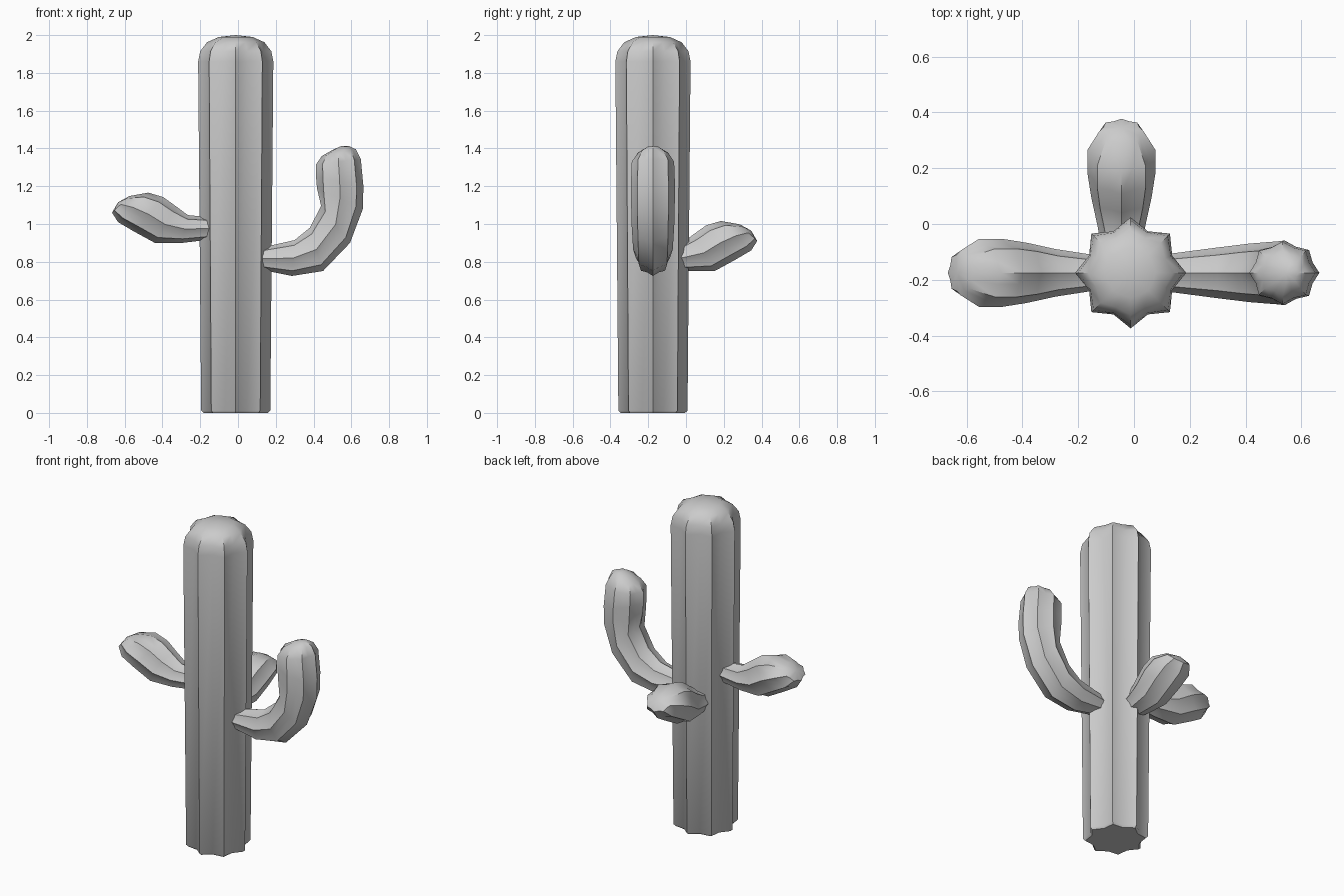
import bpy, bmesh, math
from mathutils import Vector

if "Cube" in bpy.data.objects:
    bpy.data.objects.remove(bpy.data.objects["Cube"])

RIBS = 8


def star_ring(bm, centre, a, b, valley):
    """Ribbed ring: ridges and valleys alternate round half-axes a and b."""
    ring = []
    for i in range(RIBS * 2):
        t = math.pi * i / RIBS
        k = valley if i % 2 else 1.0
        ring.append(bm.verts.new(centre + (a * math.cos(t) + b * math.sin(t)) * k))
    return ring


def loft(name, sections, tip):
    """Bridge the ribbed rings, close the start flat and the end to a tip."""
    bm = bmesh.new()
    rings = [star_ring(bm, *s) for s in sections]
    n = RIBS * 2
    for r0, r1 in zip(rings, rings[1:]):
        for i in range(n):
            j = (i + 1) % n
            bm.faces.new((r0[i], r0[j], r1[j], r1[i]))
    bm.faces.new(rings[0][::-1])
    top = bm.verts.new(tip)
    for i in range(n):
        bm.faces.new((rings[-1][i], rings[-1][(i + 1) % n], top))
    bmesh.ops.recalc_face_normals(bm, faces=bm.faces[:])
    mesh = bpy.data.meshes.new(name)
    bm.to_mesh(mesh)
    bm.free()
    obj = bpy.data.objects.new(name, mesh)
    bpy.context.collection.objects.link(obj)
    bpy.ops.object.select_all(action='DESELECT')
    obj.select_set(True)
    bpy.context.view_layer.objects.active = obj
    bpy.ops.object.shade_smooth_by_angle(angle=math.radians(40))
    return obj


def arm(name, profile, tip, origin, out, side):
    """Arm from (low out, low z, high out, high z, half width) sections."""
    out, side, origin = Vector(out), Vector(side), Vector(origin)
    up = Vector((0, 0, 1))
    sections = []
    for lu, lz, hu, hz, w in profile:
        lo, hi = out * lu + up * lz, out * hu + up * hz
        sections.append((origin + (lo + hi) / 2, (hi - lo) / 2, side * w, 0.87))
    return loft(name, sections, origin + out * tip[0] + up * tip[1])


# Trunk: tapered ribbed column with a domed top
trunk_profile = [(0.0, 0.17, 0.82), (0.012, 0.183, 0.81), (1.86, 0.199, 0.81),
                 (1.915, 0.188, 0.83), (1.962, 0.152, 0.88), (1.99, 0.09, 0.95)]
loft("trunk", [(Vector((-0.012, -0.175, z)), Vector((r, 0, 0)), Vector((0, r, 0)), v)
               for z, r, v in trunk_profile], Vector((-0.012, -0.175, 2.0)))

# Long arm: bends from sideways to upright
long_profile = [(0.125, 0.757, 0.125, 0.875, 0.068), (0.286, 0.725, 0.30, 0.915, 0.09),
                (0.45, 0.751, 0.38, 0.98, 0.105), (0.593, 0.90, 0.44, 1.095, 0.113),
                (0.661, 1.08, 0.418, 1.19, 0.116), (0.664, 1.20, 0.413, 1.25, 0.116),
                (0.650, 1.345, 0.413, 1.315, 0.112), (0.625, 1.395, 0.444, 1.36, 0.08),
                (0.59, 1.412, 0.50, 1.392, 0.04)]
arm("right_arm", long_profile, (0.545, 1.412), (0, -0.175, 0), (1, 0, 0), (0, 1, 0))

# Short arms: the same stub used on the left and at the back
stub_profile = [(0.15, 0.917, 0.15, 1.036, 0.065), (0.296, 0.90, 0.265, 1.047, 0.085),
                (0.44, 0.90, 0.33, 1.095, 0.108), (0.55, 0.96, 0.397, 1.143, 0.122),
                (0.635, 1.01, 0.475, 1.166, 0.122), (0.667, 1.06, 0.575, 1.148, 0.08)]
arm("left_arm", stub_profile, (0.635, 1.115), (0, -0.175, 0), (-1, 0, 0), (0, 1, 0))
arm("back_arm", stub_profile, (0.635, 1.115), (-0.045, -0.29, -0.15), (0, 1, 0), (1, 0, 0))
